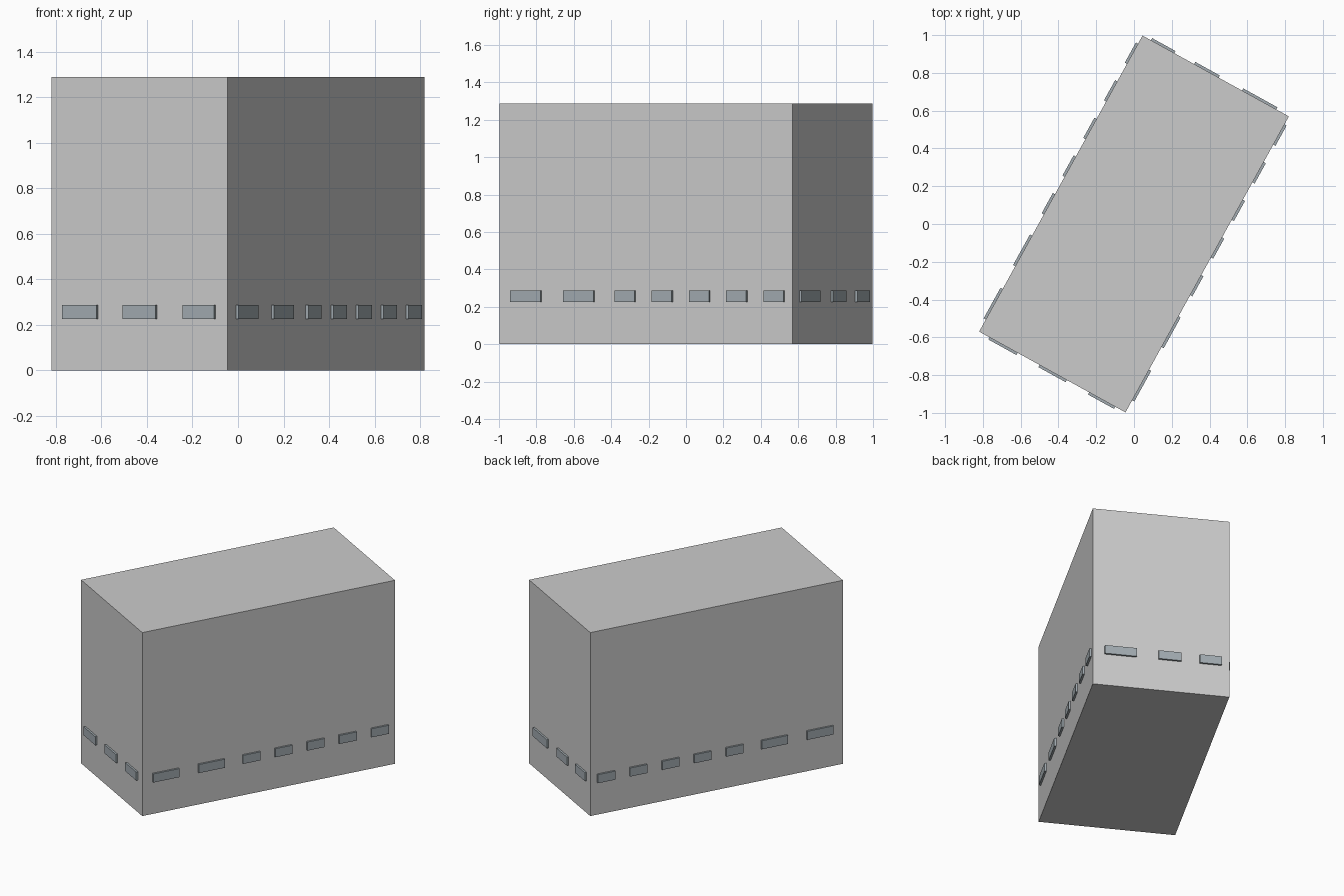
import bpy
from math import radians
from mathutils import Matrix, Vector

if "Cube" in bpy.data.objects:
    bpy.data.objects.remove(bpy.data.objects["Cube"])

L, W, H = 1.79, 0.885, 1.288      # body length, width, height
TURN = Matrix.Rotation(radians(-28.9), 4, 'Z')
DEPTH, SINK = 0.013, 0.01         # how far windows stand out / are embedded
Z0, Z1 = 0.226, 0.286

glass = bpy.data.materials.new("window_grey")
glass.diffuse_color = (0.36, 0.41, 0.44, 1)
glass.use_nodes = True
glass.node_tree.nodes["Principled BSDF"].inputs["Base Color"].default_value = glass.diffuse_color


def box(name, lo, hi, mat=None):
    """Axis-aligned box in the building's own frame, turned into place."""
    lo, hi = Vector(lo), Vector(hi)
    bpy.ops.mesh.primitive_cube_add(size=1)
    ob = bpy.context.object
    ob.name = name
    size = hi - lo
    ob.data.transform(TURN @ Matrix.Translation((lo + hi) / 2) @ Matrix.Diagonal((*size, 1)))
    if mat:
        ob.data.materials.append(mat)
    return ob


# main block
box("building_body", (-W / 2, -L / 2, 0), (W / 2, L / 2, H))

# window spans measured along each wall
front = [(0.062, 0.233), (0.365, 0.53), (0.665, 0.823)]
back = [(0.077, 0.283), (0.425, 0.573), (0.693, 0.834)]
long_side = [(0.073, 0.258), (0.396, 0.581)]
long_side += [(0.709 + 0.2275 * i, 0.831 + 0.2275 * i) for i in range(5)]

for a, b in front:
    box("front_window", (-W / 2 + a, -L / 2 - DEPTH, Z0), (-W / 2 + b, -L / 2 + SINK, Z1), glass)
for a, b in back:
    box("back_window", (W / 2 - b, L / 2 - SINK, Z0), (W / 2 - a, L / 2 + DEPTH, Z1), glass)
for a, b in long_side:
    box("right_window", (W / 2 - SINK, -L / 2 + a, Z0), (W / 2 + DEPTH, -L / 2 + b, Z1), glass)
    box("left_window", (-W / 2 - DEPTH, -L / 2 + a, Z0), (-W / 2 + SINK, -L / 2 + b, Z1), glass)
